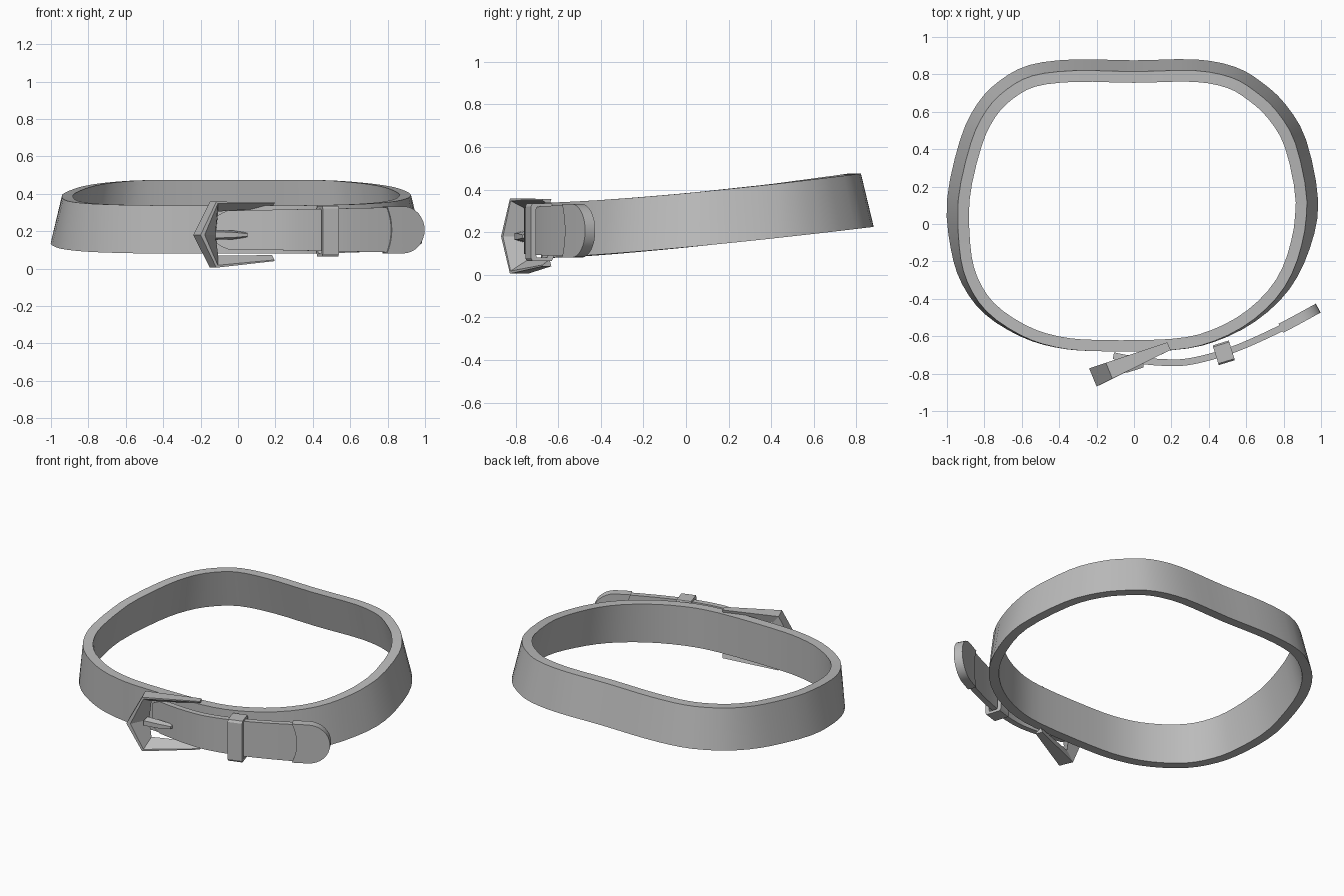
import bpy, bmesh, math
from mathutils import Vector

if "Cube" in bpy.data.objects:
    bpy.data.objects.remove(bpy.data.objects["Cube"], do_unlink=True)

grey = bpy.data.materials.new("plain_grey")
grey.use_nodes = True
colour = (0.5, 0.5, 0.5, 1)
grey.diffuse_color = colour
grey.node_tree.nodes["Principled BSDF"].inputs["Base Color"].default_value = colour


def loft(name, rings, closed=False, angle=30):
    """Skin a row of equal rings; open ends are closed with a strip of quads."""
    bm = bmesh.new()
    rows = [[bm.verts.new(p) for p in ring] for ring in rings]
    n = len(rows[0])
    pairs = list(zip(rows, rows[1:])) + ([(rows[-1], rows[0])] if closed else [])
    for a, b in pairs:
        for i in range(n):
            j = (i + 1) % n
            bm.faces.new((a[i], a[j], b[j], b[i]))
    if not closed:
        for r in (rows[0], rows[-1]):
            for i in range(n // 2 - 1):
                bm.faces.new((r[i], r[i + 1], r[n - 2 - i], r[n - 1 - i]))
    bmesh.ops.recalc_face_normals(bm, faces=bm.faces)
    mesh = bpy.data.meshes.new(name)
    bm.to_mesh(mesh)
    bm.free()
    mesh.materials.append(grey)
    obj = bpy.data.objects.new(name, mesh)
    bpy.context.collection.objects.link(obj)
    bpy.ops.object.select_all(action='DESELECT')
    obj.select_set(True)
    bpy.context.view_layer.objects.active = obj
    bpy.ops.object.shade_smooth_by_angle(angle=math.radians(angle))
    return obj


def spline(points, steps, closed=False):
    """Sample a smooth curve through the points."""
    pts = [Vector(p) for p in points]
    n = len(pts)
    pick = (lambda i: pts[i % n]) if closed else (lambda i: pts[max(0, min(n - 1, i))])
    out = []
    for i in range(n if closed else n - 1):
        a, b, c, d = (pick(i + k) for k in (-1, 0, 1, 2))
        for s in range(steps):
            t = s / steps
            out.append(b + (c - a) * t / 2 + (a * 2 - b * 5 + c * 4 - d) * t * t / 2
                       + (b * 3 - a - c * 3 + d) * t ** 3 / 2)
    return out if closed else out + [pts[-1]]


# Band: leaning loop that rises and tilts inward towards the back
outline = spline([(0, .875), (-.32, .88), (-.56, .85), (-.72, .765), (-.84, .64), (-.93, .45),
                  (-1, .13), (-.98, -.13), (-.92, -.32), (-.8, -.48), (-.61, -.6), (-.42, -.66),
                  (-.2, -.68), (.2, -.675), (.43, -.63), (.65, -.52), (.83, -.35), (.94, -.13),
                  (.985, .12), (.92, .45), (.81, .64), (.68, .76), (.54, .84), (.33, .88)], 3, True)
band = []
for i, p in enumerate(outline):
    tangent = (outline[(i + 1) % len(outline)] - outline[i - 1]).normalized()
    inward = Vector((-tangent.y, tangent.x, 0))
    depth = max(0, min(1, (p.y + .68) / 1.56))
    lean = .06 * min(1, depth * 2.2)
    low = Vector((p.x, p.y, .08 + .145 * depth ** 1.3))
    high = low + inward * lean + Vector((0, 0, .258 - .008 * depth))
    band.append([low, high, high + inward * .06, low + inward * .06])
loft("band", band, True)

# Path of the loose strap end across the front
path = spline([(-.13, -.70), (0, -.725), (.15, -.74), (.3, -.735), (.52, -.675),
               (.76, -.57), (.99, -.447)], 6)


def on_path(x, z, offset):
    """Point on the strap path at x, pushed out to the front by offset."""
    k = next((i for i in range(1, len(path)) if path[i].x >= x), len(path) - 1)
    a, b = path[k - 1], path[k]
    d = (b - a).normalized()
    y = a.y + (b.y - a.y) * (x - a.x) / (b.x - a.x)
    return Vector((x + d.y * offset, y - d.x * offset, z))


def panel(name, start, end, half, thick, rows, cols):
    """Curved panel along the strap path, with shaped ends."""
    ts = [math.sin(math.pi / 2 * (2 * r / rows - 1)) for r in range(rows + 1)]
    rings = []
    for c in range(cols + 1):
        u = c / cols
        ring = []
        for side, order in ((1, ts), (-1, ts[::-1])):
            for t in order:
                x = start(t) + (end(t) - start(t)) * u
                ring.append(on_path(x, .207 + t * half(x), side * thick / 2))
        rings.append(ring)
    loft(name, rings)


panel("strap_end", lambda t: -.11, lambda t: .86,
      lambda x: min(.104 + .02 * max(0, x), .115 + .6 * (x + .04)), .036, 2, 32)
panel("strap_tip", lambda t: .785 + .025 * (1 - t * t),
      lambda t: .87 + .115 * math.sqrt(max(0, 1 - t * t)), lambda x: .126, .054, 16, 5)

# Keeper: a flat loop wrapped around the strap
centre = on_path(.48, .2, 0)
along = Vector((math.cos(.3), math.sin(.3), 0))
front = Vector((along.y, -along.x, 0))


def keeper_ring(s, depth, height):
    corners = ((1, .9), (.85, 1), (-.85, 1), (-1, .9), (-1, -.9), (-.85, -1), (.85, -1), (1, -.9))
    return [centre + along * s + front * (a * depth) + Vector((0, 0, b * height))
            for a, b in corners]


outer, inner = (.055, .135), (.03, .118)
loft("keeper", [keeper_ring(s, *size) for s, size in
                ((-.045, outer), (.045, outer), (.045, inner), (-.045, inner))], True, 20)

# Buckle: pointed frame, open on one side, thinning towards its arms
origin = Vector((-.22, -.82, 0))
along = Vector((math.cos(.39), math.sin(.39), 0))
front = Vector((along.y, -along.x, 0))


def buckle_point(s, z, offset):
    return origin + along * s + front * offset + Vector((0, 0, z))


corners = (((.44, .355), (.44, .325)), ((.094, .358), (.135, .305)), ((0, .18), (.12, .18)),
           ((.094, .005), (.135, .07)), ((.44, .04), (.44, .072)))
frame = []
for out, into in corners:
    thick = .052 - .068 * out[0]
    ridge = [o + (i - o) * .2 for o, i in zip(out, into)]
    frame.append([buckle_point(*out, -thick), buckle_point(*out, thick),
                  buckle_point(*ridge, thick), buckle_point(*into, -thick * .6)])
loft("buckle_frame", frame, False, 10)

# Prong: tapered pin from the frame onto the strap
prong = []
for x, y, width, depth in ((-.12, -.785, .026, .02), (-.03, -.775, .024, .018), (.05, -.755, .012, .012)):
    prong.append([Vector((x, y + b * depth, .18 + a * width))
                  for a, b in ((-1, 1), (-.6, -1), (.6, -1), (1, 1))])
loft("buckle_prong", prong, False, 15)
